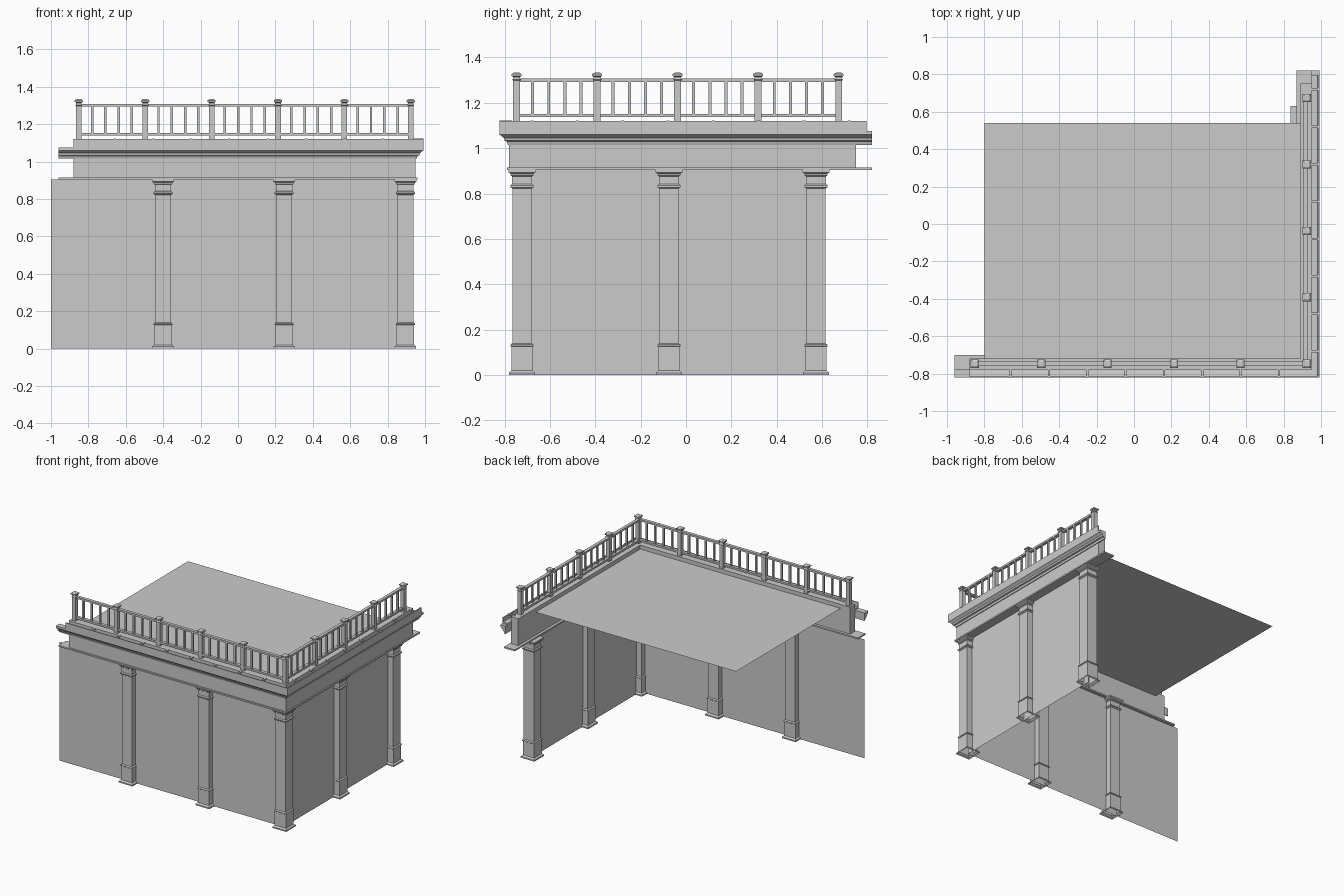
import bpy, bmesh

cube = bpy.data.objects.get("Cube")
if cube:
    bpy.data.objects.remove(cube, do_unlink=True)

grey = bpy.data.materials.new("stone grey")
grey.use_nodes = True
colour = (0.6, 0.6, 0.6, 1)
grey.diffuse_color = colour
grey.node_tree.nodes["Principled BSDF"].inputs["Base Color"].default_value = colour

SIDE_SHIFT = 0.17   # side run lies this much further out than the front run


def finish(name, bm, normals=True):
    if normals:
        bmesh.ops.recalc_face_normals(bm, faces=bm.faces)
    mesh = bpy.data.meshes.new(name)
    bm.to_mesh(mesh)
    bm.free()
    mesh.materials.append(grey)
    obj = bpy.data.objects.new(name, mesh)
    bpy.context.collection.objects.link(obj)
    return obj


def sweep(name, profile, end_x, end_y, closed=True):
    """Run an (outward, z) profile along the front, round the mitred corner and down the side."""
    bm = bmesh.new()
    rings = [[bm.verts.new(p) for p in pts] for pts in (
        [(end_x, -d, z) for d, z in profile],
        [(d + SIDE_SHIFT, -d, z) for d, z in profile],
        [(d + SIDE_SHIFT, end_y, z) for d, z in profile])]
    n = len(profile)
    for a, b in zip(rings, rings[1:]):
        for i in range(n if closed else n - 1):
            j = (i + 1) % n
            bm.faces.new((a[i], b[i], b[j], a[j]))
    if closed:
        bm.faces.new(rings[0])
        bm.faces.new(rings[-1])
    return finish(name, bm)


def rect(d0, d1, z0, z1):
    return [(d0, z0), (d1, z0), (d1, z1), (d0, z1)]


def square_loft(name, x, y, levels, cap_bottom=True):
    """Stack square rings given as (half width, z)."""
    bm = bmesh.new()
    rings = [[bm.verts.new((x + sx * h, y + sy * h, z))
              for sx, sy in ((-1, -1), (1, -1), (1, 1), (-1, 1))] for h, z in levels]
    for a, b in zip(rings, rings[1:]):
        for i in range(4):
            j = (i + 1) % 4
            bm.faces.new((a[i], a[j], b[j], b[i]))
    bm.faces.new(rings[-1])
    if cap_bottom:
        bm.faces.new(rings[0][::-1])
    return finish(name, bm, False)


def box(name, x0, x1, y0, y1, z0, z1):
    bm = bmesh.new()
    bmesh.ops.create_cube(bm, size=1)
    for v in bm.verts:
        v.co = (x1 if v.co.x > 0 else x0, y1 if v.co.y > 0 else y0, z1 if v.co.z > 0 else z0)
    return finish(name, bm)


# Thin walls on two sides
sweep("walls", [(0.723, 0), (0.723, 0.905)], -1.0, 0.575, closed=False)

# Entablature: ledge, frieze, stepped cornice and gutter
sweep("ledge", rect(0.70, 0.79, 0.904, 0.915), -0.96, 0.82)
sweep("frieze", rect(0.72, 0.78, 0.915, 1.12), -0.88, 0.75)
sweep("cornice", [(0.778, 1.015), (0.785, 1.015), (0.79, 1.03), (0.80, 1.033), (0.803, 1.045),
                  (0.815, 1.055), (0.822, 1.06), (0.822, 1.075), (0.778, 1.075)], -0.96, 0.82)
sweep("gutter", [(0.778, 1.075), (0.822, 1.075), (0.822, 1.12), (0.814, 1.12),
                 (0.812, 1.09), (0.778, 1.085)], -0.88, 0.795)

# Gutter straps
for i in range(8):
    x, y = -0.66 + i * 0.205, -0.68 + i * 0.2
    box("front_strap", x - 0.006, x + 0.006, -0.823, -0.768, 1.112, 1.122)
    box("side_strap", 0.938, 0.993, y - 0.006, y + 0.006, 1.112, 1.122)

# Flat roof sheet
bm = bmesh.new()
bm.faces.new([bm.verts.new(p) for p in ((-0.8, -0.73, 1.09), (0.9, -0.73, 1.09),
                                        (0.9, 0.54, 1.09), (-0.8, 0.54, 1.09))])
finish("roof", bm, False)

# Square pillars with base, collars and capital
pillar = [(0.058, 0), (0.058, 0.01), (0.047, 0.02), (0.047, 0.125), (0.051, 0.128),
          (0.051, 0.134), (0.0425, 0.14), (0.0425, 0.822), (0.051, 0.828), (0.051, 0.836),
          (0.044, 0.842), (0.044, 0.876), (0.05, 0.88), (0.05, 0.887), (0.059, 0.894), (0.059, 0.905)]
CORNER = (0.895, -0.723)
SPACING = 0.648
for i in range(3):
    square_loft("front_pillar", CORNER[0] - i * SPACING, CORNER[1], pillar, False)
    if i:
        square_loft("side_pillar", CORNER[0], CORNER[1] + i * SPACING, pillar, False)

# Railing: posts, balusters and rails
post = [(0.015, 1.115), (0.015, 1.298), (0.019, 1.302), (0.015, 1.308), (0.015, 1.314),
        (0.022, 1.319), (0.022, 1.327), (0.012, 1.333)]
baluster = [(0.0065, 1.145), (0.0065, 1.3)]
BAY = 0.355
RAIL = 0.747


def railing(name, bays, place):
    for k in range(bays * 5 + 1):
        x, y = place(k * BAY / 5)
        if k % 5:
            square_loft(name + "_baluster", x, y, baluster)
        elif k or name == "front":
            square_loft(name + "_post", x, y, post)


railing("front", 5, lambda t: (RAIL + SIDE_SHIFT + 0.007 - t, -RAIL))
railing("side", 4, lambda t: (RAIL + SIDE_SHIFT + 0.007, -RAIL + t))
END_X, END_Y = RAIL + SIDE_SHIFT - 5 * BAY, -RAIL + 4 * BAY
sweep("top_rail", rect(RAIL - 0.011, RAIL + 0.013, 1.293, 1.307), END_X, END_Y)
sweep("bottom_rail", rect(RAIL - 0.011, RAIL + 0.013, 1.138, 1.152), END_X, END_Y)
